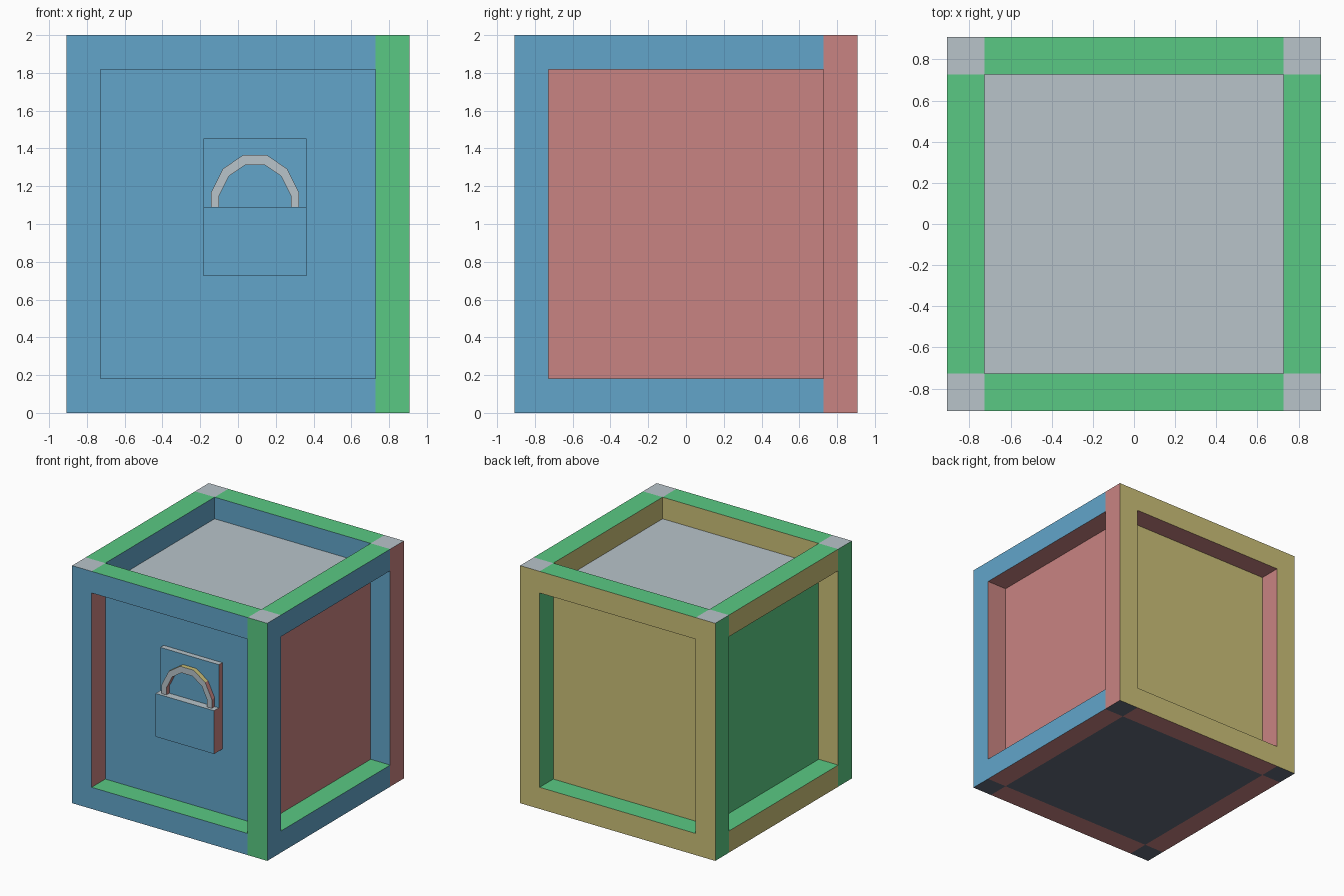
import bpy, bmesh, math
from mathutils import Matrix, Euler, Vector

old = bpy.data.objects.get("Cube")
if old:
    bpy.data.objects.remove(old, do_unlink=True)


def linear(h):
    vals = [int(h[i:i + 2], 16) / 255 for i in (0, 2, 4)]
    return [c / 12.92 if c <= 0.04045 else ((c + 0.055) / 1.055) ** 2.4 for c in vals] + [1]


# One colour per side, in the order used by side_index
SIDES = [("red", "C98482"), ("green", "5AC983"), ("olive", "CCC078"),
         ("blue", "62A5CA"), ("pale_grey", "B8C4CA"), ("slate", "626B7A")]
materials = []
for label, code in SIDES:
    m = bpy.data.materials.new(label)
    m.use_nodes = True
    m.diffuse_color = linear(code)
    bsdf = m.node_tree.nodes["Principled BSDF"]
    bsdf.inputs["Base Color"].default_value = linear(code)
    materials.append(m)


def side_index(n):
    """Index of the side (+x, -x, +y, -y, +z, -z) a normal points to."""
    axis = max(range(3), key=lambda i: abs(n[i]))
    return axis * 2 + (n[axis] < 0)


def finish(name, bm, loc, rot):
    """Colour faces by their own direction, then turn the part into place."""
    bmesh.ops.recalc_face_normals(bm, faces=bm.faces)
    bm.normal_update()
    for f in bm.faces:
        f.material_index = side_index(f.normal)
    bm.transform(Matrix.Translation(loc) @ Euler(rot).to_matrix().to_4x4())
    mesh = bpy.data.meshes.new(name)
    bm.to_mesh(mesh)
    bm.free()
    for m in materials:
        mesh.materials.append(m)
    ob = bpy.data.objects.new(name, mesh)
    bpy.context.collection.objects.link(ob)


def box(name, size, loc, rot=(0, 0, 0)):
    bm = bmesh.new()
    bmesh.ops.create_cube(bm, size=1)
    bmesh.ops.scale(bm, vec=Vector(size), verts=bm.verts)
    finish(name, bm, loc, rot)


HALF, BAR, HEIGHT = 0.909, 0.182, 2.0
INNER = HALF - BAR
MID = HALF - BAR / 2
QUARTER = math.pi / 2

# Inner box, flush with the floor and recessed on the other sides
core_top = HEIGHT - BAR
box("inner_box", (2 * INNER, 2 * INNER, core_top), (0, 0, core_top / 2))

# Corner posts; the front one on the +x side is turned a quarter
for sx, x_name in ((-1, "right"), (1, "left")):
    for sy, y_name in ((-1, "front"), (1, "back")):
        turn = QUARTER if (sx, sy) == (1, -1) else 0
        box(f"{y_name}_{x_name}_post", (BAR, BAR, HEIGHT),
            (sx * MID, sy * MID, HEIGHT / 2), (0, 0, turn))

# Top and bottom rails: the same bar laid down along x or y
for z, z_name in ((BAR / 2, "bottom"), (HEIGHT - BAR / 2, "top")):
    for s, y_name, x_name in ((-1, "front", "right"), (1, "back", "left")):
        size = (BAR, BAR, 2 * INNER)
        box(f"{z_name}_{y_name}_rail", size, (0, s * MID, z), (0, QUARTER, 0))
        box(f"{z_name}_{x_name}_rail", size, (s * MID, 0, z), (0, QUARTER, QUARTER))

# Lock: back plate and body
LOCK_X, LOCK_W, LOCK_Z = 0.09, 0.545, 1.09
box("lock_plate", (LOCK_W, 0.045, 0.727), (LOCK_X, -INNER - 0.0225, LOCK_Z))
box("lock_body", (LOCK_W, 0.109, 0.364), (LOCK_X, -INNER - 0.0545, LOCK_Z - 0.182))

# Lock shackle: half of a stretched twelve-sided ring, laid facing the front
angles = [math.radians(15 + 30 * i) for i in range(6)]
outline = []
for scale, arc in ((1, angles), (0.81, angles[::-1])):
    arch = [(0.242 * scale * math.cos(a), 0.285 * scale * math.sin(a)) for a in arc]
    outline += [(arch[0][0], -0.02)] + arch + [(arch[-1][0], -0.02)]
bm = bmesh.new()
ring = bm.faces.new([bm.verts.new((x, y, 0)) for x, y in outline])
grown = bmesh.ops.extrude_face_region(bm, geom=[ring])
bmesh.ops.translate(bm, vec=(0, 0, 0.04),
                    verts=[v for v in grown["geom"] if isinstance(v, bmesh.types.BMVert)])
finish("lock_shackle", bm, (LOCK_X, -INNER - 0.043, LOCK_Z), (QUARTER, 0, 0))
